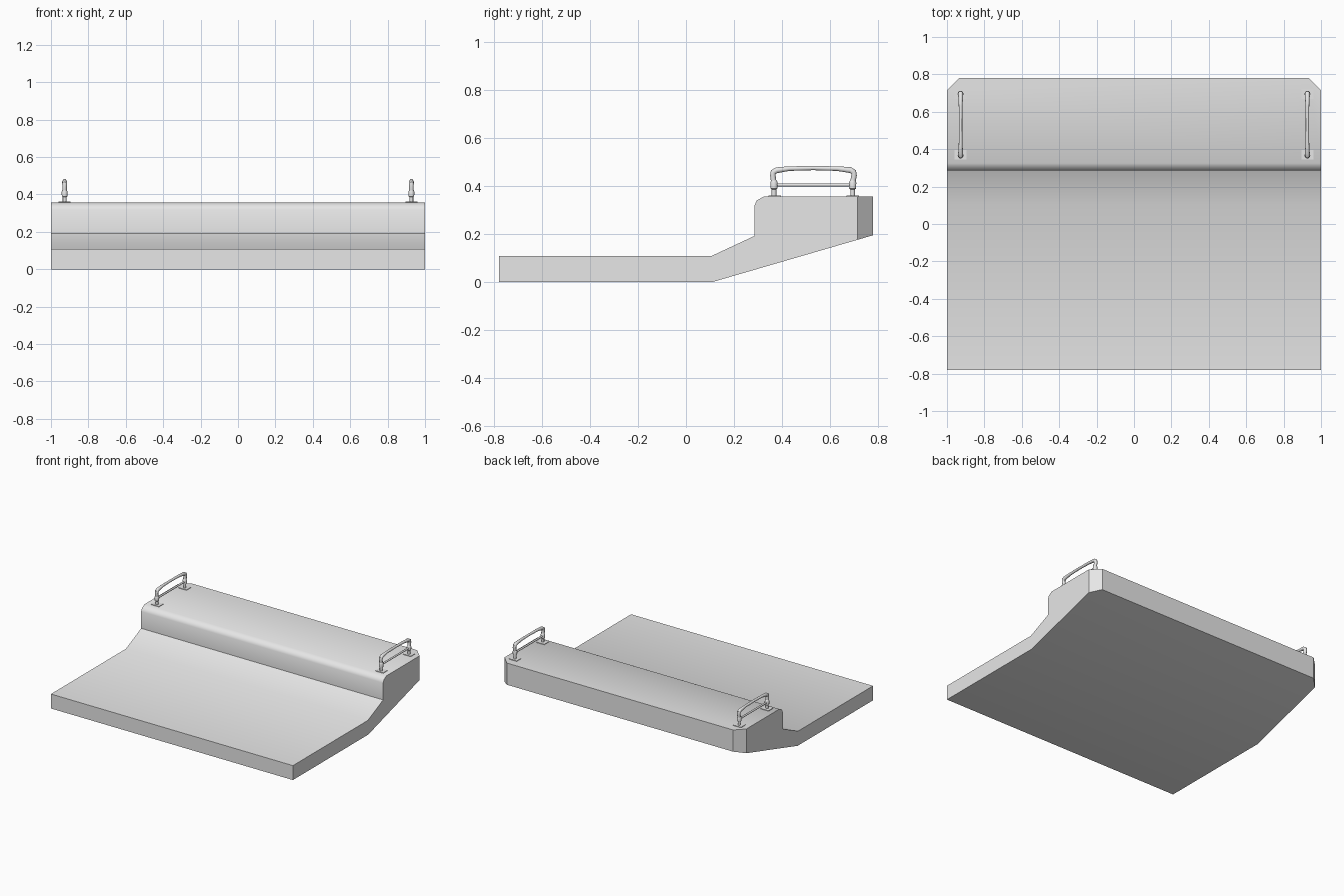
import bpy, bmesh, math
from mathutils import Vector

if "Cube" in bpy.data.objects:
    bpy.data.objects.remove(bpy.data.objects["Cube"])

grey = bpy.data.materials.new("plain_grey")
grey.diffuse_color = (0.8, 0.8, 0.8, 1)
grey.use_nodes = True
grey.node_tree.nodes["Principled BSDF"].inputs["Base Color"].default_value = grey.diffuse_color


def finish(name, bm, smooth=True):
    bmesh.ops.recalc_face_normals(bm, faces=bm.faces[:])
    me = bpy.data.meshes.new(name)
    bm.to_mesh(me)
    bm.free()
    me.materials.append(grey)
    ob = bpy.data.objects.new(name, me)
    bpy.context.collection.objects.link(ob)
    if smooth:
        bpy.ops.object.select_all(action='DESELECT')
        ob.select_set(True)
        bpy.context.view_layer.objects.active = ob
        bpy.ops.object.shade_smooth_by_angle(angle=math.radians(40))
    return ob


def tube(bm, points, sides=10):
    """Sweep rings along (x, y, z, radius) points lying near a constant-x plane."""
    rings = []
    for i, p in enumerate(points):
        c = Vector(p[:3])
        a = Vector(points[max(i - 1, 0)][:3])
        b = Vector(points[min(i + 1, len(points) - 1)][:3])
        t = (b - a).normalized()
        u = (Vector((1, 0, 0)) - t * t.x).normalized()
        v = t.cross(u)
        rings.append([bm.verts.new(c + p[3] * (u * math.cos(k * math.tau / sides)
                      + v * math.sin(k * math.tau / sides))) for k in range(sides)])
    for r, s in zip(rings, rings[1:]):
        for k in range(sides):
            n = (k + 1) % sides
            bm.faces.new((r[k], r[n], s[n], s[k]))
    bm.faces.new(rings[0][::-1])
    bm.faces.new(rings[-1])


# Main body: side profile (y, z) extruded across the width
profile = [(-0.78, 0), (-0.78, 0.108), (0.105, 0.108), (0.285, 0.192),
           (0.285, 0.318), (0.295, 0.34), (0.325, 0.357),
           (0.78, 0.357), (0.78, 0.195), (0.11, 0)]
bm = bmesh.new()
left = [bm.verts.new((-1, y, z)) for y, z in profile]
right = [bm.verts.new((1, y, z)) for y, z in profile]
bm.faces.new(left)
bm.faces.new(right[::-1])
for i in range(len(profile)):
    j = (i + 1) % len(profile)
    bm.faces.new((left[i], right[i], right[j], left[j]))
# Chamfer the two rear corners
for s in (-1, 1):
    cut = bmesh.ops.bisect_plane(bm, geom=bm.verts[:] + bm.edges[:] + bm.faces[:],
                                 plane_co=(s * 0.935, 0.78, 0), plane_no=(s, 1, 0),
                                 clear_outer=True)
    edges = [e for e in cut["geom_cut"] if isinstance(e, bmesh.types.BMEdge)]
    bmesh.ops.holes_fill(bm, edges=edges, sides=0)
finish("ramp_body", bm)

# Handrails on each end of the raised deck
for side, s in (("left", -1), ("right", 1)):
    x = s * 0.927

    # Base plates
    bm = bmesh.new()
    for y in (0.37, 0.695):
        r = bmesh.ops.create_cube(bm, size=1)
        bmesh.ops.scale(bm, vec=(0.065, 0.052, 0.006), verts=r["verts"])
        bmesh.ops.translate(bm, vec=(x, y, 0.358), verts=r["verts"])
    finish(side + "_base_plates", bm, False)

    # Posts with thicker collars
    bm = bmesh.new()
    for y in (0.367, 0.695):
        tube(bm, [(x, y, z, r) for z, r in (
            (0.355, 0.010), (0.386, 0.010), (0.390, 0.015), (0.414, 0.016),
            (0.422, 0.013), (0.426, 0.010))])
    finish(side + "_posts", bm)

    # Lower rail
    bm = bmesh.new()
    tube(bm, [(x, 0.367, 0.405, 0.007), (x, 0.695, 0.405, 0.007)])
    finish(side + "_lower_rail", bm)

    # Upper grip, bent down to the collars
    bm = bmesh.new()
    tube(bm, [(x, y, z, r) for y, z, r in (
        (0.366, 0.418, 0.012), (0.362, 0.445, 0.012), (0.364, 0.458, 0.013),
        (0.378, 0.466, 0.013), (0.43, 0.473, 0.010), (0.53, 0.475, 0.009),
        (0.63, 0.473, 0.010), (0.685, 0.467, 0.013), (0.699, 0.459, 0.013),
        (0.701, 0.445, 0.012), (0.696, 0.418, 0.012))])
    finish(side + "_upper_grip", bm)
